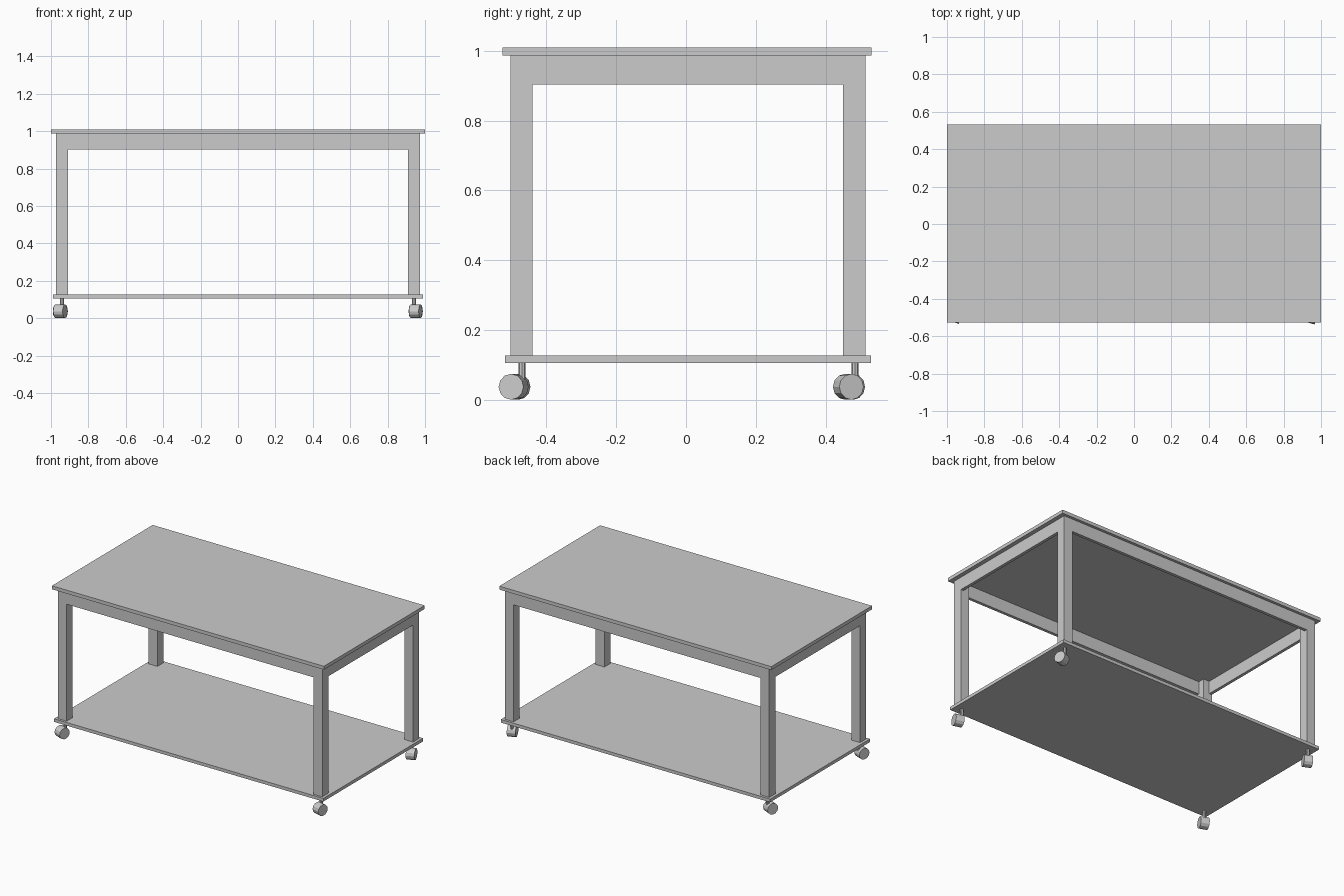
import bpy
from math import radians
from mathutils import Matrix

cube = bpy.data.objects.get("Cube")
if cube:
    bpy.data.objects.remove(cube, do_unlink=True)

grey = bpy.data.materials.new("light_grey")
grey.use_nodes = True
grey.diffuse_color = (0.6, 0.6, 0.6, 1)
grey.node_tree.nodes["Principled BSDF"].inputs["Base Color"].default_value = grey.diffuse_color


def box(name, x, y, z):
    """Box spanning the given (low, high) ranges."""
    spans = (x, y, z)
    bpy.ops.mesh.primitive_cube_add(size=1, location=[(a + b) / 2 for a, b in spans])
    ob = bpy.context.object
    ob.name = name
    ob.data.transform(Matrix.Diagonal([b - a for a, b in spans] + [1]))
    ob.data.materials.append(grey)


def cylinder(name, sides, radius, depth, location, rotation=(0, 0, 0)):
    bpy.ops.mesh.primitive_cylinder_add(vertices=sides, radius=radius, depth=depth,
                                        location=location, rotation=rotation)
    ob = bpy.context.object
    ob.name = name
    ob.data.materials.append(grey)


# Main boards
TOP, RAIL, SHELF = 0.987, 0.903, 0.126
box("table_top", (-1, 1), (-0.526, 0.532), (TOP, 1.01))
box("lower_shelf", (-0.99, 0.99), (-0.518, 0.53), (0.105, SHELF))

# Legs at the four corners
OUT, IN = 0.972, 0.908
FRONT, BACK = (-0.503, -0.44), (0.45, 0.514)
for side, s in (("left", 1), ("right", -1)):
    xs = sorted((s * IN, s * OUT))
    box(f"front_{side}_leg", xs, FRONT, (SHELF, TOP))
    box(f"back_{side}_leg", xs, BACK, (SHELF, TOP))
    # Side rail flush with the outer leg faces
    box(f"{side}_rail", sorted((s * (OUT - 0.02), s * OUT)), (FRONT[1], BACK[0]), (RAIL, TOP))

# Long rails under the top
box("front_rail", (-IN, IN), (FRONT[0], FRONT[0] + 0.02), (RAIL, TOP))
box("back_rail", (-IN, IN), (BACK[1] - 0.02, BACK[1]), (RAIL, TOP))

# Swivelled casters: name, side, stem y, wheel y, swivel angle
casters = (
    ("front_left", 1, -0.47, -0.494, -16),
    ("front_right", -1, -0.47, -0.49, -21),
    ("back_left", 1, 0.484, 0.465, 20),
    ("back_right", -1, 0.484, 0.468, -25),
)
for name, s, stem_y, wheel_y, swivel in casters:
    cylinder(f"{name}_caster_stem", 8, 0.01, 0.07, (s * 0.941, stem_y, 0.075))
    cylinder(f"{name}_caster_wheel", 12, 0.037, 0.054, (s * 0.95, wheel_y, 0.037),
             (0, radians(90), radians(swivel)))
